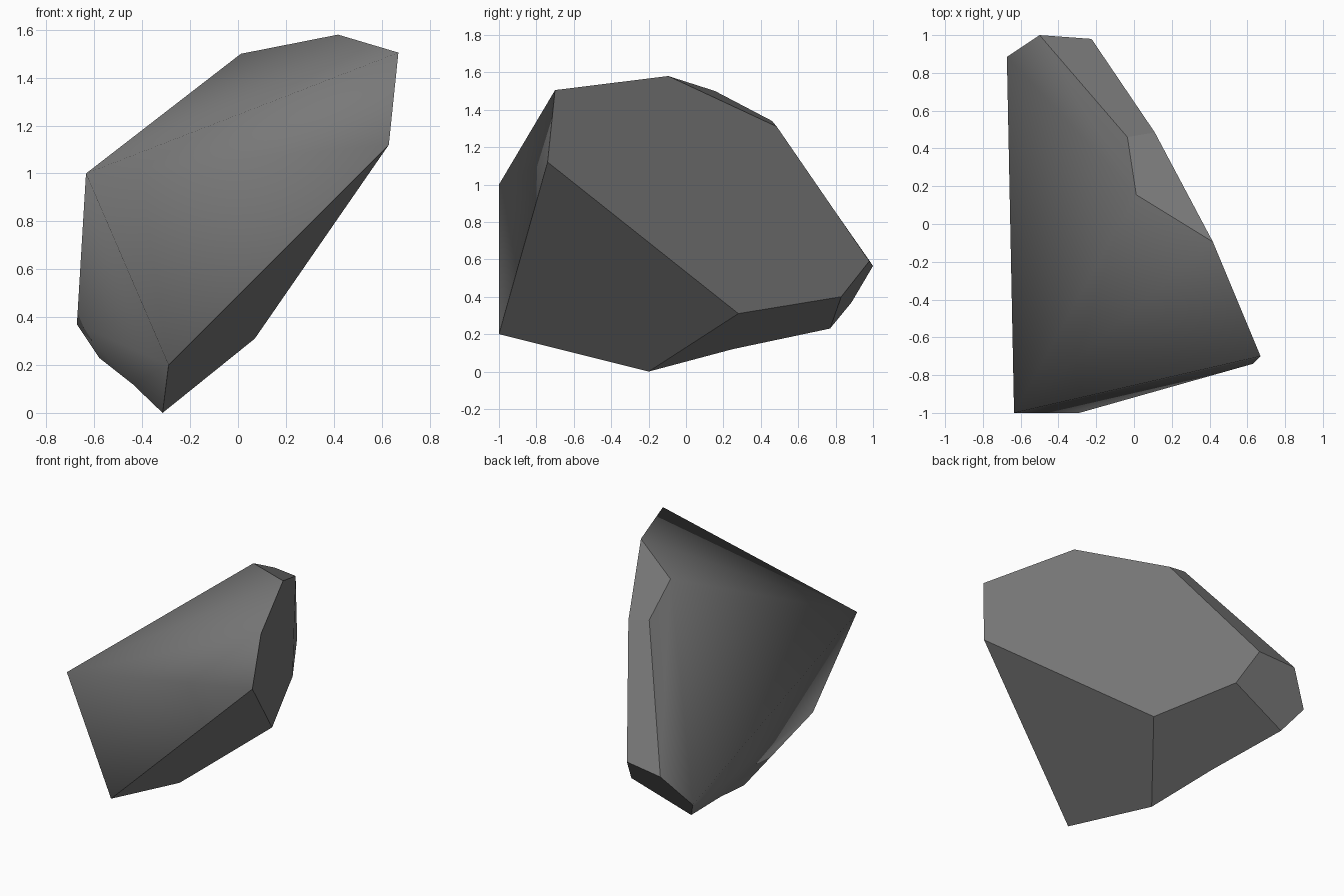
import bpy, bmesh

if "Cube" in bpy.data.objects:
    bpy.data.objects.remove(bpy.data.objects["Cube"])

# Corner points of the rock; A is the front-left corner where the soft faces meet
corners = {
    "A": (-0.635, -1.0, 1.0),  "B": (0.67, -0.70, 1.505), "C": (0.63, -0.74, 1.12),
    "D": (-0.29, -1.0, 0.2),   "E": (-0.315, -0.2, 0.0),  "F": (0.07, 0.28, 0.31),
    "G": (0.418, -0.095, 1.58), "H": (0.012, 0.155, 1.5), "I": (-0.035, 0.46, 1.34),
    "J": (0.11, 0.485, 1.31),  "K": (-0.5, 1.0, 0.565),   "L": (-0.225, 0.98, 0.59),
    "M": (-0.673, 0.885, 0.37), "N": (-0.58, 0.77, 0.23), "O": (-0.155, 0.83, 0.4),
    "P": (-0.44, 0.25, 0.12),
}
# Chipped planes: front, top, left slope, left underside, front underside,
# back underside, right, upper chip, back chip, back end
planes = ["ABCD", "ABGH", "AHIKM", "ADEPNM", "CDEF",
          "EFONP", "BCFOLJG", "GHIJ", "IJLK", "OLKMN"]

bm = bmesh.new()
v = {name: bm.verts.new(co) for name, co in corners.items()}
for p in planes:
    bm.faces.new([v[c] for c in p]).smooth = True
bmesh.ops.recalc_face_normals(bm, faces=bm.faces[:])

# Only the edges running into corner A are soft; all the others are crisp
for e in bm.edges:
    e.smooth = v["A"] in e.verts

mesh = bpy.data.meshes.new("rock")
bm.to_mesh(mesh)
bm.free()

# Stone colour
stone = bpy.data.materials.new("grey stone")
stone.diffuse_color = (0.19, 0.19, 0.19, 1)
stone.use_nodes = True
stone.node_tree.nodes["Principled BSDF"].inputs["Base Color"].default_value = stone.diffuse_color
mesh.materials.append(stone)
rock = bpy.data.objects.new("rock", mesh)
bpy.context.collection.objects.link(rock)
